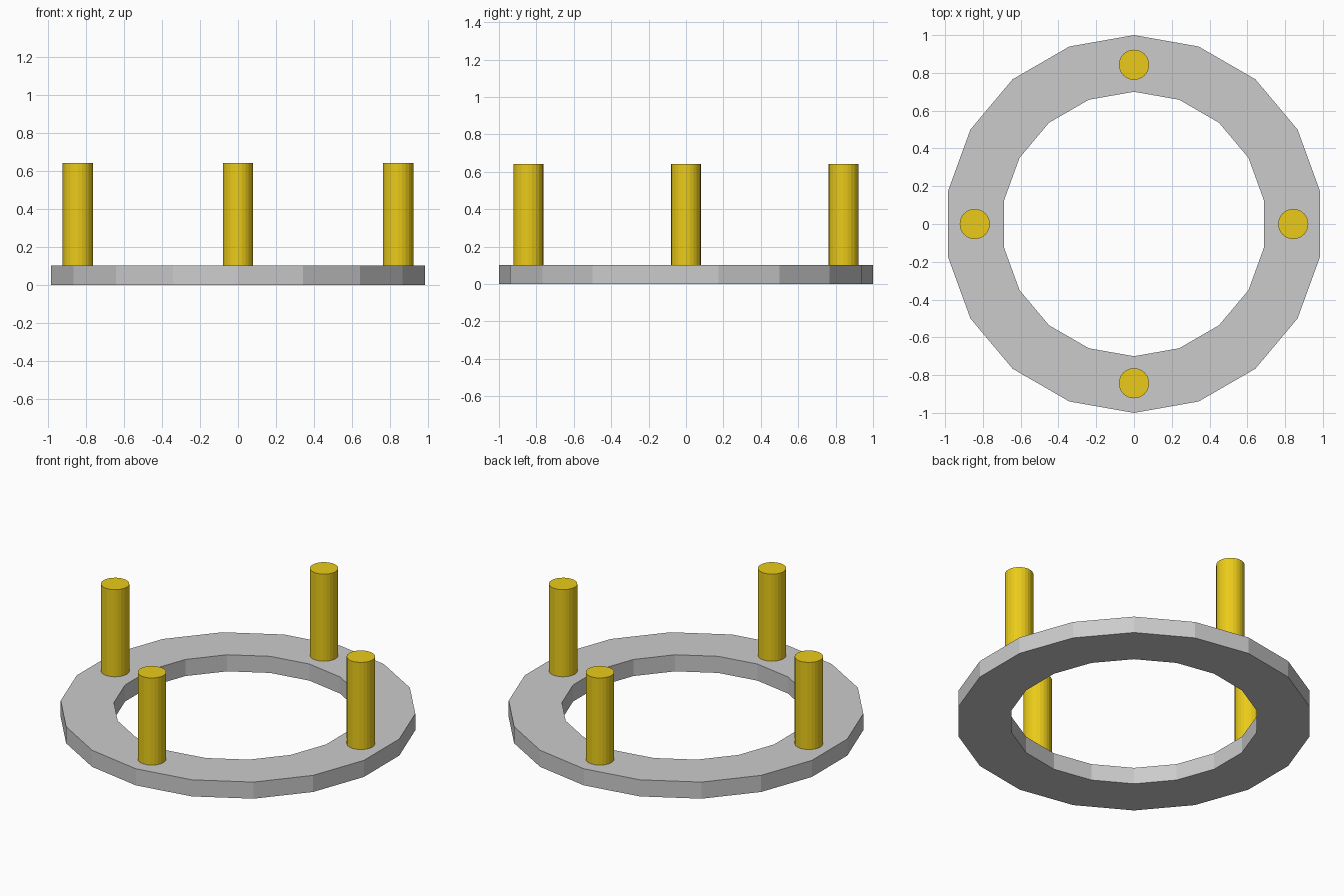
import bpy, bmesh
from math import sin, cos, pi, radians

if "Cube" in bpy.data.objects:
    bpy.data.objects.remove(bpy.data.objects["Cube"])

RING_SIDES, OUTER, INNER, RING_H = 18, 1.0, 0.7, 0.103
POST_R, POST_TOP, POST_DIST = 0.08, 0.643, 0.843

# Flat faceted ring: a rectangular section joined around the circle
bm = bmesh.new()
section = [(OUTER, 0), (OUTER, RING_H), (INNER, RING_H), (INNER, 0)]
loops = []
for i in range(RING_SIDES):
    a = pi / 2 + 2 * pi * i / RING_SIDES
    loops.append([bm.verts.new((r * cos(a), r * sin(a), z)) for r, z in section])
for i in range(RING_SIDES):
    p, q = loops[i], loops[(i + 1) % RING_SIDES]
    for j in range(4):
        k = (j + 1) % 4
        bm.faces.new((p[j], q[j], q[k], p[k]))
bmesh.ops.recalc_face_normals(bm, faces=bm.faces)
mesh = bpy.data.meshes.new("base_ring")
bm.to_mesh(mesh)
bm.free()
bpy.context.collection.objects.link(bpy.data.objects.new("base_ring", mesh))

# Four gold posts standing on the ring
gold = bpy.data.materials.new("gold")
gold.diffuse_color = (0.83, 0.6, 0.01, 1)
gold.use_nodes = True
gold.node_tree.nodes["Principled BSDF"].inputs["Base Color"].default_value = gold.diffuse_color
for i in range(4):
    a = radians(90 * i)
    bpy.ops.mesh.primitive_cylinder_add(
        vertices=24, radius=POST_R, depth=POST_TOP - RING_H,
        location=(POST_DIST * cos(a), POST_DIST * sin(a), (POST_TOP + RING_H) / 2))
    post = bpy.context.object
    post.name = f"post_{i + 1}"
    post.data.materials.append(gold)
